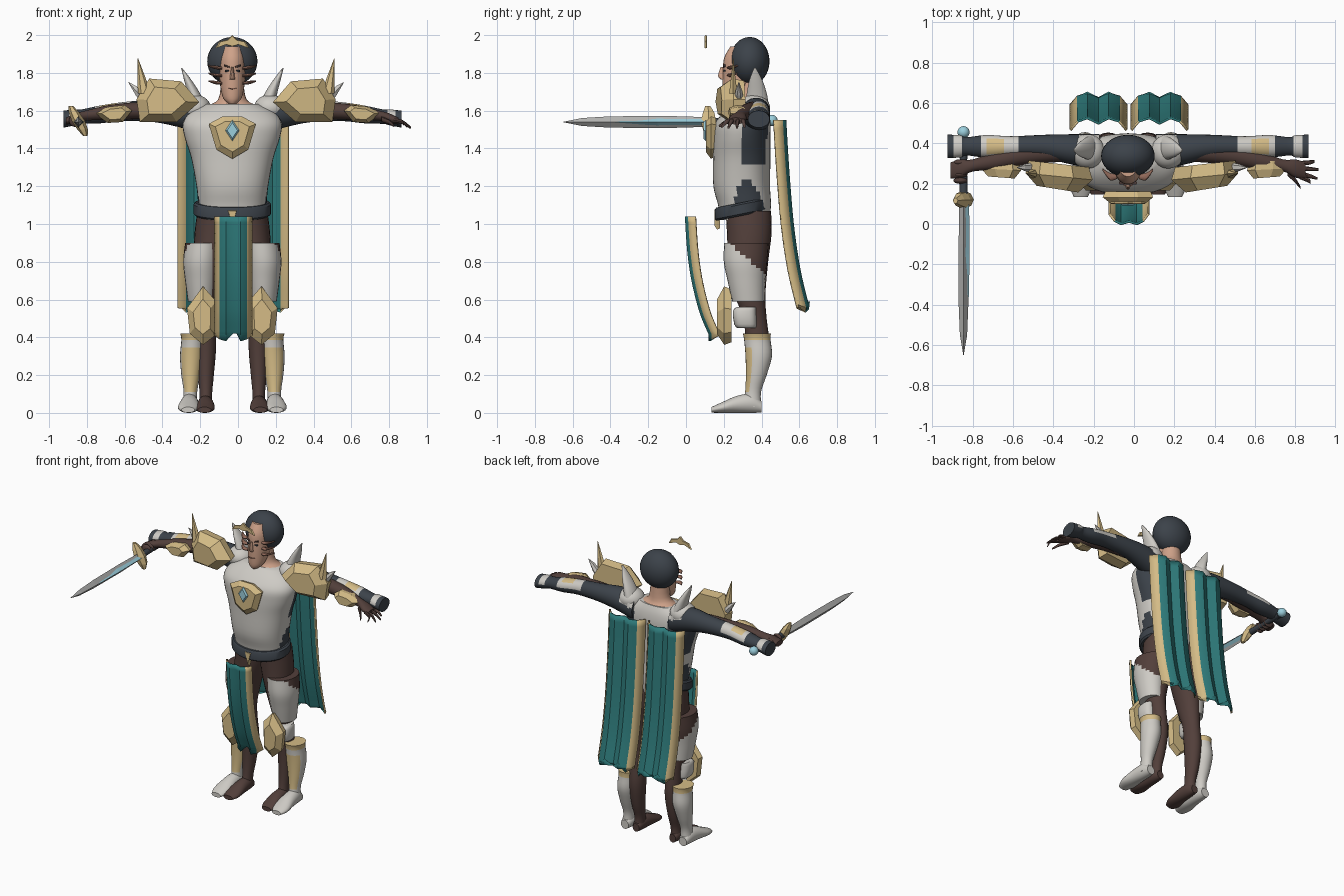
import bpy, bmesh, math
from mathutils import Vector

C = -0.03  # body centre line
COL = dict(dark=(.045, .055, .068), gold=(.66, .5, .24), white=(.62, .6, .56), teal=(.028, .2, .2),
           brown=(.085, .05, .043), skin=(.62, .36, .25), blue=(.33, .62, .72), steel=(.45, .45, .44),
           rust=(.28, .14, .1))
MATS = {}
for n, c in COL.items():
    MATS[n] = bpy.data.materials.new(n)
    MATS[n].diffuse_color = (*c, 1)


def finish(name, bm, mats, rule=None, angle=40):
    bmesh.ops.recalc_face_normals(bm, faces=bm.faces)
    bm.normal_update()
    if rule:
        for f in bm.faces:
            f.material_index = rule(f.calc_center_median(), f.normal)
    me = bpy.data.meshes.new(name)
    bm.to_mesh(me)
    bm.free()
    for m in mats.split():
        me.materials.append(MATS[m])
    ob = bpy.data.objects.new(name, me)
    bpy.context.collection.objects.link(ob)
    if angle:
        me.polygons.foreach_set("use_smooth", [True] * len(me.polygons))
        me.set_sharp_from_angle(angle=math.radians(angle))
    return ob


def spline(rows, sub):
    out = []
    for i in range(len(rows) - 1):
        a, b = rows[max(i - 1, 0)], rows[i]
        c, d = rows[i + 1], rows[min(i + 2, len(rows) - 1)]
        for k in range(sub):
            t = k / sub
            out.append([.5 * (2 * q + (r - p) * t + (2 * p - 5 * q + 4 * r - s) * t * t
                              + (3 * q - p - 3 * r + s) * t ** 3) for p, q, r, s in zip(a, b, c, d)])
    return out + [list(rows[-1])]


def loft(name, rows, mats, axis='z', seg=24, sub=4, rule=None, angle=40, power=1.0, tilt=0):
    """Skin ellipses (x, y, z, radius a, radius b) strung along an axis."""
    bm = bmesh.new()
    rings = []
    for x, y, z, a, b in (spline(rows, sub) if sub > 1 else rows):
        ring = []
        for k in range(seg):
            t = 2 * math.pi * k / seg
            u, v = [max(r, .001) * math.copysign(abs(w) ** power, w)
                    for r, w in ((a, math.cos(t)), (b, math.sin(t)))]
            p = {'x': (x, y + u, z + v), 'y': (x + u, y, z + v), 'z': (x + u, y + v, z + tilt * v)}[axis]
            ring.append(bm.verts.new(p))
        rings.append(ring)
    for r, q in zip(rings, rings[1:]):
        for k in range(seg):
            bm.faces.new((r[k], r[(k + 1) % seg], q[(k + 1) % seg], q[k]))
    bm.faces.new(rings[0])
    bm.faces.new(rings[-1])
    return finish(name, bm, mats, rule, angle)


def side(rows, s, c=C):
    return [(c + s * r[0], *r[1:]) for r in rows]


def plate(name, pts, y0, y1, mat, k=.7, skew=0):
    """Faceted plate: xz outline, raised face at y0, back at y1."""
    bm = bmesh.new()
    mx, mz = [sum(p[i] for p in pts) / len(pts) for i in (0, 1)]
    rings = [[bm.verts.new((mx + (x - mx) * f, y + skew * (x - mx), mz + (z - mz) * f)) for x, z in pts]
             for y, f in ((y1, .9), (y0 * .5 + y1 * .5, 1), (y0, k))]
    n = len(pts)
    for r, q in zip(rings, rings[1:]):
        for i in range(n):
            bm.faces.new((r[i], r[(i + 1) % n], q[(i + 1) % n], q[i]))
    bm.faces.new(rings[0])
    bm.faces.new(rings[-1])
    return finish(name, bm, [mat][0], None, 0)


def ball(name, pos, size, mat, cut=None):
    bm = bmesh.new()
    bmesh.ops.create_uvsphere(bm, u_segments=28, v_segments=18, radius=1)
    for v in bm.verts:
        v.co = Vector([p + a * b for p, a, b in zip(pos, v.co, size)])
        if cut:
            v.co.z = max(v.co.z, cut)
    return finish(name, bm, mat)


def cloth(name, x0, x1, path, cols, jag, thick=.012):
    """Folded cloth with gold edge strips; cols are (fraction, y fold)."""
    bm = bmesh.new()
    rows = spline(path, 4)
    grid = []
    for i, (y, z) in enumerate(rows):
        last = i == len(rows) - 1
        grid.append([bm.verts.new((x0 + (x1 - x0) * u, y + d, z + (j if last else 0)))
                     for (u, d), j in zip(cols, jag)])
    n = len(cols) - 1
    for r, q in zip(grid, grid[1:]):
        for k in range(n):
            f = bm.faces.new((r[k], r[k + 1], q[k + 1], q[k]))
            f.material_index = 1 if k in (0, n - 1) else 0
    ob = finish(name, bm, "teal gold", None, 35)
    m = ob.modifiers.new("thickness", 'SOLIDIFY')
    m.thickness, m.offset = thick, 0


# Torso with dark underarm and hip panels
def torso_rule(c, n):
    arm = c.y > .29 and 1.32 < c.z < 1.58 and abs(c.x - C) > .14 and c.y < .44
    hip = .26 < c.y < .39 and c.z < 1.24 - abs(c.y - .32) * 1.2
    return 1 if arm or hip else 0


loft("breastplate", [(C, .31, 1.02, .165, .13), (C, .31, 1.1, .18, .14), (C, .295, 1.2, .19, .15),
     (C, .295, 1.35, .218, .152), (C, .295, 1.45, .25, .152), (C, .3, 1.53, .262, .148),
     (C, .318, 1.59, .225, .12), (C, .335, 1.635, .14, .085)], "white dark", seg=40, power=.88, rule=torso_rule)
loft("belt", [(C, .3, 1.045, .195, .14), (C, .3, 1.055, .205, .148), (C, .3, 1.105, .205, .148),
     (C, .3, 1.115, .195, .14)], "dark", sub=1, seg=32, tilt=.2)
plate("belt_tip", [(C - .03, 1.08), (C + .03, 1.08), (C, .97)], .15, .18, "gold")
plate("chest_emblem", [(C - .125, 1.53), (C - .05, 1.57), (C + .05, 1.57), (C + .125, 1.53),
      (C + .085, 1.395), (C, 1.345), (C - .085, 1.395)], .105, .16, "gold", .72)
plate("chest_gem", [(C - .037, 1.495), (C, 1.55), (C + .037, 1.495), (C, 1.44)], .092, .112, "blue", .75)

# Head, neck and hair
loft("neck", [(C, .34, 1.57, .2, .09), (C, .34, 1.62, .145, .085), (C, .335, 1.66, .075, .065),
     (C, .33, 1.76, .06, .06)], "skin")
loft("face", [(C, .235, 1.638, .022, .03), (C, .25, 1.665, .048, .055), (C, .275, 1.73, .064, .082),
     (C, .29, 1.81, .07, .095), (C, .295, 1.88, .068, .093), (C, .305, 1.94, .05, .07)], "skin")
loft("nose", [(C, .19, 1.83, .006, .008), (C, .187, 1.785, .012, .018), (C, .195, 1.765, .014, .012)],
     "skin", seg=10)
plate("mouth", [(C - .025, 1.72), (C + .025, 1.72), (C, 1.712)], .188, .2, "rust")
ball("hair", (C, .337, 1.862), (.133, .105, .128), "dark", 1.735)
for s in (-1, 1):
    plate("brow", side([(.012, 1.835), (.045, 1.845), (.045, 1.835), (.014, 1.825)], s), .195, .21, "brown")
    plate("eye", side([(.016, 1.815), (.04, 1.815), (.04, 1.806), (.016, 1.806)], s), .196, .21, "dark")
    for z in (1.745, 1.785, 1.825):
        loft("temple_curl", side([(.055, .235, z, .012, .007), (.09, .235, z + .004, .018, .009),
             (.125, .27, z + .012, .006, .004)], s), "rust", 'x', 8)
plate("tiara", [(C - .09, 1.93), (C - .07, 1.965), (C - .025, 1.975), (C, 2.0), (C + .025, 1.975),
      (C + .07, 1.965), (C + .09, 1.93), (C + .035, 1.95), (C, 1.94), (C - .035, 1.95)], .098, .112, "gold", .9)


def sleeve_rule(c, n):
    x = abs(c.x - C)
    if n.z > .75 and .6 < x < .69:
        return 2
    return 1 if n.z > .1 and (.54 < x < .74 or .82 < x < .87) or x < .24 and n.z > .3 else 0


def thigh_rule(c, n):
    return 1 if c.y > .21 + (.92 - c.z) * 1.15 else 0


def boot_rule(c, n):
    return 1 if c.z > .385 or (.12 < c.z < .35 and n.y < -.55) else 0


for s in (-1, 1):
    tag = "left" if s > 0 else "right"
    # Arms
    loft(tag + "_sleeve", side([(.14, .36, 1.56, .085, .09), (.28, .37, 1.59, .075, .078),
         (.42, .385, 1.6, .057, .06), (.58, .385, 1.595, .05, .05), (.7, .385, 1.58, .056, .047),
         (.8, .385, 1.568, .045, .038), (.83, .385, 1.565, .055, .042), (.895, .385, 1.555, .058, .045)], s),
         "dark white gold", 'x', rule=sleeve_rule)
    loft(tag + "_forearm", side([(.3, .36, 1.6, .05, .05), (.5, .345, 1.6, .05, .045), (.65, .315, 1.59, .045, .04),
         (.77, .29, 1.575, .03, .027), (.83, .275, 1.56, .045, .026), (.88, .265, 1.545, .04, .018)], s),
         "brown", 'x')
    if s > 0:
        for y0, y1, x1, z1 in ((.3, .31, .925, 1.515), (.275, .27, .945, 1.51), (.25, .225, .94, 1.51),
                               (.235, .19, .905, 1.515)):
            loft("left_finger", side([(.85, y0, 1.55, .012, .012), (.9, (y0 + y1) / 2, 1.54, .011, .011),
                 (x1, y1, z1, .006, .006)], s), "brown", 'x', 8)
        loft("left_thumb", side([(.79, .255, 1.555, .015, .014), (.83, .215, 1.54, .013, .012),
             (.855, .18, 1.52, .007, .007)], s), "brown", 'x', 8)
    else:
        for y in (.215, .245, .275, .305):
            ball("right_knuckle", (-.86, y, 1.548), (.035, .016, .034), "brown")
    # Shoulder armour
    loft(tag + "_collar_blade", side([(.17, .375, 1.58, .045, .07), (.2, .375, 1.68, .035, .055),
         (.235, .37, 1.76, .02, .035), (.268, .365, 1.825, .003, .006)], s), "white")
    ball(tag + "_shoulder_lobe", (C + s * .2, .36, 1.615), (.085, .085, .07), "white")
    plate(tag + "_pauldron", side([(.527, 1.66), (.46, 1.77), (.29, 1.755), (.195, 1.645), (.315, 1.54),
          (.51, 1.54)], s, -.01), .175, .3, "gold", .62, .1 * s)
    loft(tag + "_gold_spike", side([(.485, .25, 1.69, .035, .025), (.5, .25, 1.77, .022, .014),
         (.52, .25, 1.875, .002, .002)], s, -.01), "gold", seg=6, sub=1, angle=0)
    loft(tag + "_white_spike", side([(.49, .28, 1.66, .025, .035), (.53, .28, 1.705, .018, .03),
         (.57, .28, 1.75, .002, .002)], s, -.01), "white", 'x', 6, 1, angle=0)
    plate(tag + "_bracer", side([(.56, 1.6), (.6, 1.63), (.69, 1.62), (.76, 1.585), (.69, 1.535), (.61, 1.54)],
          s, 0), .23, .31, "gold", .65, .05 * s)
    # Legs
    loft(tag + "_leg", side([(.095, .33, 1.07, .09, .12), (.1, .335, .95, .1, .118), (.12, .33, .8, .085, .105),
         (.14, .34, .62, .062, .08), (.14, .365, .5, .05, .062), (.138, .38, .35, .052, .062),
         (.14, .37, .2, .042, .05), (.14, .352, .1, .033, .04), (.142, .345, .03, .036, .05)], s), "brown")
    loft(tag + "_foot", side([(.142, .395, .03, .025, .028), (.142, .35, .045, .038, .045),
         (.142, .27, .042, .045, .042), (.146, .19, .025, .052, .025), (.148, .145, .016, .035, .015)], s),
         "brown", 'y')
    loft(tag + "_thigh_guard", side([(.155, .32, .9, .095, .118), (.165, .315, .8, .095, .115),
         (.165, .32, .7, .085, .1), (.165, .33, .59, .07, .085)], s), "white brown", sub=6, rule=thigh_rule)
    loft(tag + "_knee_pad", side([(.17, .32, .45, .045, .05), (.17, .315, .47, .058, .06),
         (.17, .31, .54, .06, .062), (.17, .32, .56, .05, .052)], s), "white", sub=2, power=.7)
    plate(tag + "_knee_plate", side([(.155, .67), (.24, .555), (.225, .42), (.155, .36), (.09, .41),
          (.085, .59)], s), .165, .24, "gold", .6)
    loft(tag + "_boot", side([(.21, .375, .42, .066, .074), (.21, .378, .385, .06, .07), (.215, .385, .3, .062, .07),
         (.22, .372, .2, .05, .055), (.222, .355, .11, .036, .042), (.225, .35, .03, .04, .05)], s),
         "white gold", rule=boot_rule)
    loft(tag + "_boot_foot", side([(.225, .4, .032, .03, .03), (.225, .35, .05, .043, .05),
         (.228, .27, .045, .05, .045), (.232, .19, .028, .056, .028), (.234, .135, .016, .035, .015)], s),
         "white", 'y')
    # Cape panels
    cloth(tag + "_cape", -.025 + s * .29, -.025 + s * .012,
          [(.5, 1.55), (.515, 1.3), (.54, 1.0), (.575, .76), (.615, .59), (.625, .55)],
          [(0, -.035), (.13, .008), (.3, .025), (.5, -.002), (.68, .025), (.87, .008), (1, -.035)],
          [.02, -.015, .04, .0, .04, -.015, .02])

# Front loincloth
cloth("loincloth", -.122, .072, [(0, 1.04), (.012, .86), (.035, .7), (.075, .54), (.115, .44), (.125, .42)],
      [(0, .05), (.14, .015), (.3, .0), (.5, .012), (.7, .0), (.86, .015), (1, .05)],
      [-.01, -.03, -.04, .03, -.04, -.03, -.01])

# Sword
SX, SZ = -.845, 1.54
loft("blade", [(SX, .1, SZ, .022, .026), (SX, -.1, SZ, .024, .032), (SX, -.4, SZ, .024, .03),
     (SX, -.55, SZ, .018, .021), (SX, -.65, SZ, .001, .001)], "steel", 'y', 4, 1, angle=0)
loft("blade_inlay", [(SX + .006, .1, SZ, .022, .018), (SX + .006, -.15, SZ, .024, .022),
     (SX + .005, -.35, SZ, .022, .015), (SX + .002, -.47, SZ, .015, .003)], "blue", 'y', 4, 1, angle=0)
loft("guard", [(-.808, .115, 1.465, .012, .015), (-.822, .12, 1.5, .028, .035), (-.845, .12, 1.545, .035, .045),
     (-.868, .12, 1.59, .028, .035), (-.885, .115, 1.625, .012, .015)], "gold", 'z', 6, 1, angle=0)
loft("grip", [(SX, .13, SZ, .022, .022), (SX, .28, SZ + .003, .018, .018), (SX, .43, SZ + .006, .022, .022)],
     "dark", 'y', 12)
ball("pommel", (SX, .455, SZ + .008), (.03, .03, .03), "blue")
